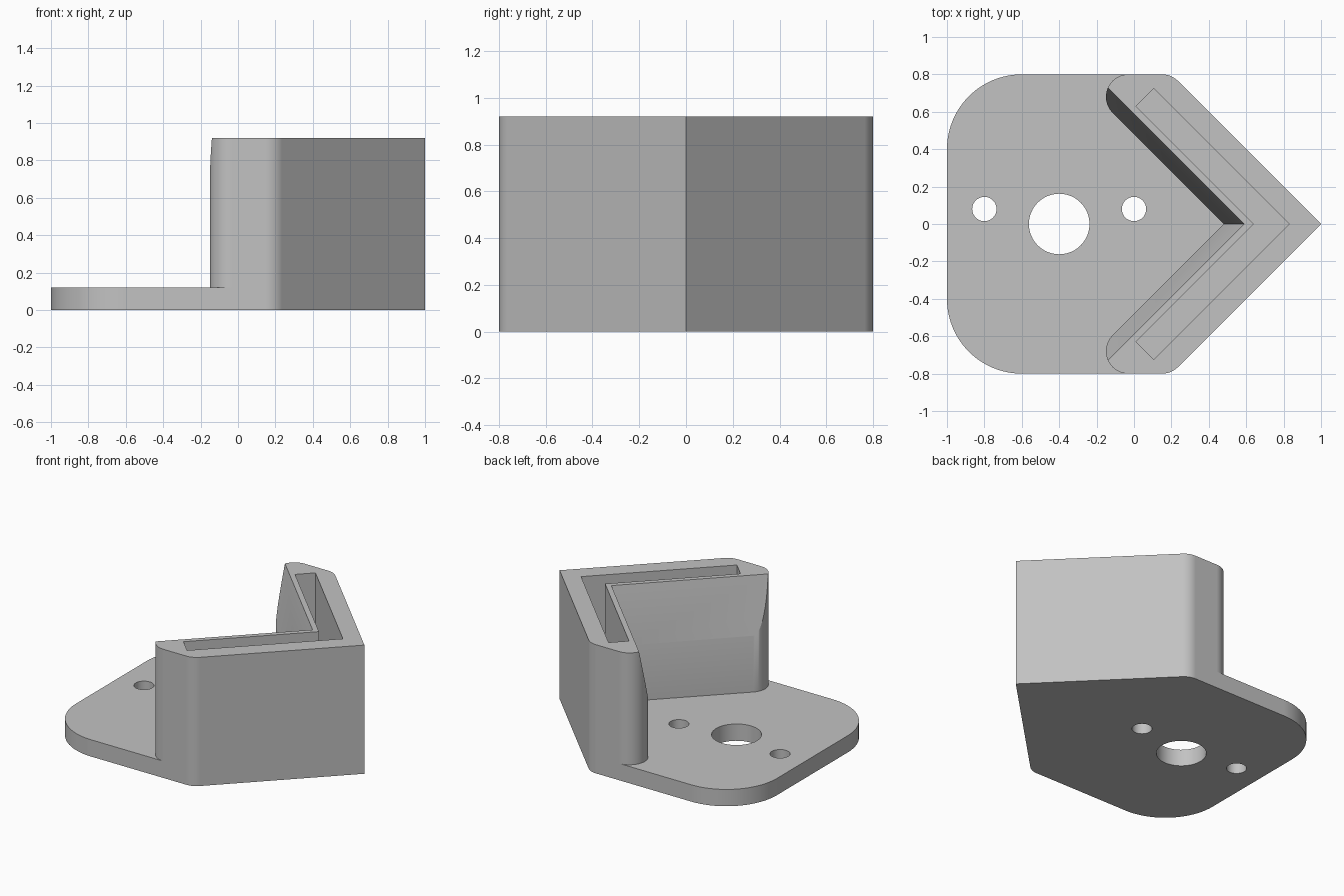
import bpy, bmesh
from math import radians, cos, sin, tan, pi
from mathutils import Vector

if "Cube" in bpy.data.objects:
    bpy.data.objects.remove(bpy.data.objects["Cube"], do_unlink=True)

BASE_TOP, TOP, BREAK = 0.12, 0.92, 0.52
ROUND = 0.12          # small corner radius
LEAN = 0.11           # how far the inner face leans back at the top


def mirrored(points):
    """Close a half outline (y >= 0) by mirroring it across the x axis."""
    return points + [(x, -y) for x, y in reversed(points) if abs(y) > 1e-6]


def arc(cx, cy, r, start, end, steps=16):
    """Points along a circular arc, angles in degrees."""
    angles = [radians(start + (end - start) * i / steps) for i in range(steps + 1)]
    return [(cx + r * cos(a), cy + r * sin(a)) for a in angles]


def loft(name, lower, upper, z0, z1):
    """Solid between two outlines with matching points."""
    bm = bmesh.new()
    a = [bm.verts.new((x, y, z0)) for x, y in lower]
    b = [bm.verts.new((x, y, z1)) for x, y in upper]
    bm.faces.new(a)
    bm.faces.new(b)
    for i in range(len(a)):
        j = (i + 1) % len(a)
        bm.faces.new((a[i], a[j], b[j], b[i]))
    bmesh.ops.recalc_face_normals(bm, faces=bm.faces)
    mesh = bpy.data.meshes.new(name)
    bm.to_mesh(mesh)
    bm.free()
    obj = bpy.data.objects.new(name, mesh)
    bpy.context.collection.objects.link(obj)
    return obj


def prism(name, outline, z0, z1):
    return loft(name, outline, outline, z0, z1)


def cut(target, cutter):
    """Subtract the cutter for good and remove it."""
    cutter.hide_render = True
    mod = target.modifiers.new("cut", "BOOLEAN")
    mod.operation, mod.solver, mod.object = "DIFFERENCE", "EXACT", cutter
    bpy.context.view_layer.objects.active = target
    bpy.ops.object.modifier_apply(modifier=mod.name)
    bpy.data.objects.remove(cutter, do_unlink=True)


# Full-height block: pointed nose, rounded shoulders and rounded far corners
shoulder_x = 0.2 - ROUND * tan(pi / 8)
outline = [(1, 0)] + arc(shoulder_x, 0.8 - ROUND, ROUND, 45, 90, 10)
outline += arc(-0.6, 0.4, 0.4, 90, 180, 24)
bracket = prism("corner_bracket", mirrored(outline), 0, TOP)

# Clear the space above the base plate, leaving a V wall with round ends
pocket = [(0.48, 0)] + arc(-0.03, 0.8 - ROUND, ROUND, 225, 90, 24)
pocket += [(-0.03, 1), (-1.3, 1)]
cut(bracket, prism("pocket_cutter", mirrored(pocket), BASE_TOP, 1.2))


# Lean the upper inner wall faces back
def wedge(apex):
    return mirrored([(apex, 0), (apex - 1.2, 1.2)])


rise = 1.12
lean_end = 0.48 + LEAN * (rise - BREAK) / (TOP - BREAK)
cut(bracket, loft("lean_cutter", wedge(0.48), wedge(lean_end), BREAK, rise))

# V-shaped slot in the top of the wall
slot = [(0.83, 0), (0.105, 0.725), (0.01, 0.63), (0.64, 0)]
slot_outline = slot + [(x, -y) for x, y in reversed(slot[1:3])]
slot_outline = slot[:4] + [(0.01, -0.63), (0.105, -0.725)]
cut(bracket, prism("slot_cutter", slot_outline, BASE_TOP, 1.2))

# Shaft hole and two screw holes through the base plate
for x, y, r in [(-0.4, 0, 0.162), (-0.8, 0.08, 0.065), (0, 0.08, 0.065)]:
    cut(bracket, prism("hole_cutter", arc(x, y, r, 0, 360, 48)[:-1], -0.1, 0.3))

# Plain grey finish
grey = bpy.data.materials.new("plain grey")
grey.use_nodes = True
colour = (0.54, 0.54, 0.54, 1)
grey.diffuse_color = colour
grey.node_tree.nodes["Principled BSDF"].inputs["Base Color"].default_value = colour
bracket.data.materials.clear()
bracket.data.materials.append(grey)

# Smooth round corners, crisp edges
bpy.ops.object.select_all(action="DESELECT")
bracket.select_set(True)
bpy.context.view_layer.objects.active = bracket
bpy.ops.object.shade_smooth_by_angle(angle=radians(20))
normals = bracket.modifiers.new("even_normals", "WEIGHTED_NORMAL")
normals.keep_sharp = True
